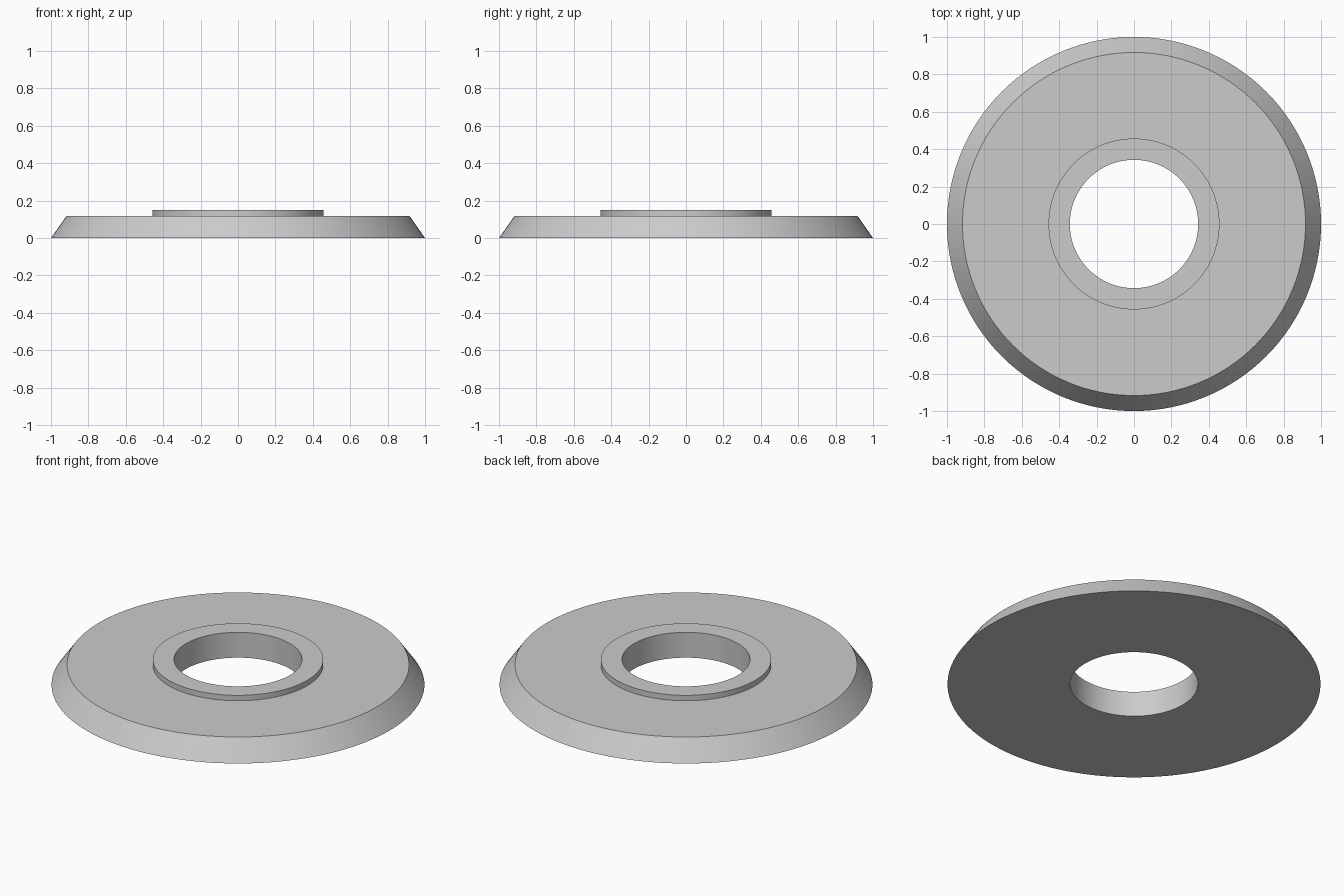
import bpy
import bmesh
from math import cos, sin, tau, radians

cube = bpy.data.objects.get("Cube")
if cube:
    bpy.data.objects.remove(cube, do_unlink=True)

SEGMENTS = 128

grey = bpy.data.materials.new("light grey")
grey.use_nodes = True
colour = (0.6, 0.6, 0.6, 1)
grey.diffuse_color = colour
grey.node_tree.nodes["Principled BSDF"].inputs["Base Color"].default_value = colour


def lathe(name, profile, material):
    """Revolve a closed (radius, height) profile about z."""
    bm = bmesh.new()
    rings = [[bm.verts.new((r * cos(tau * i / SEGMENTS), r * sin(tau * i / SEGMENTS), z))
              for i in range(SEGMENTS)] for r, z in profile]
    for k, ring in enumerate(rings):
        following = rings[(k + 1) % len(rings)]
        for i in range(SEGMENTS):
            j = (i + 1) % SEGMENTS
            bm.faces.new((ring[i], ring[j], following[j], following[i]))
    bmesh.ops.recalc_face_normals(bm, faces=bm.faces)
    mesh = bpy.data.meshes.new(name)
    bm.to_mesh(mesh)
    bm.free()
    mesh.materials.append(material)
    obj = bpy.data.objects.new(name, mesh)
    bpy.context.collection.objects.link(obj)
    bpy.ops.object.select_all(action="DESELECT")
    obj.select_set(True)
    bpy.context.view_layer.objects.active = obj
    bpy.ops.object.shade_smooth_by_angle(angle=radians(30))
    return obj


# Bevelled disc with a raised collar around the through hole, as one solid
hole, collar, shoulder, rim = 0.343, 0.457, 0.917, 1.0
deck, top = 0.118, 0.15
lathe("collared_washer", [(hole, 0), (rim, 0), (shoulder, deck),
                          (collar, deck), (collar, top), (hole, top)], grey)
